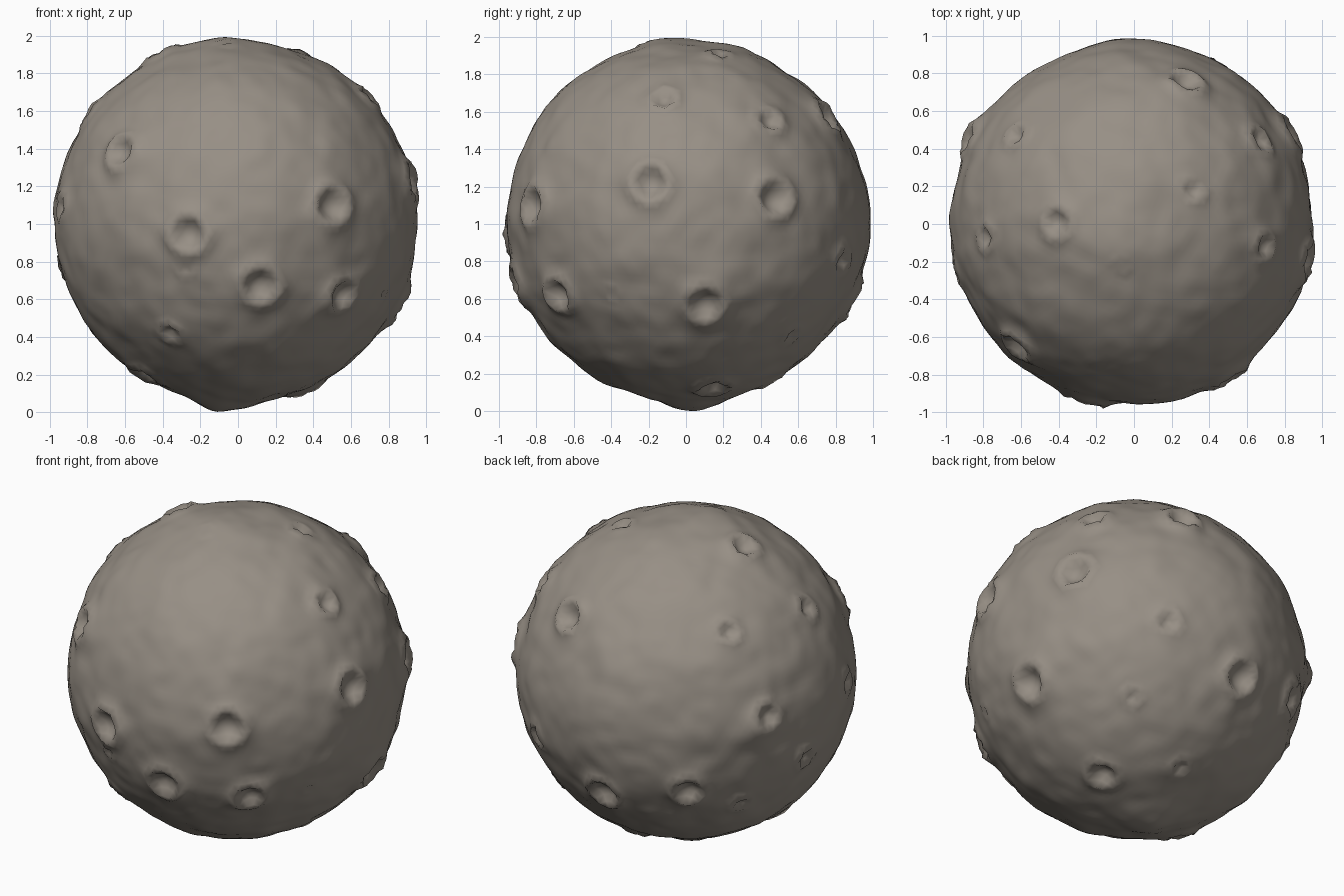
import bpy
import bmesh
import math
from mathutils import Vector, noise

default = bpy.data.objects.get("Cube")
if default:
    bpy.data.objects.remove(default, do_unlink=True)

BASE_RADIUS = 0.963
CENTRE = Vector((-.01, .006, 1.014))
SHIFT = CENTRE - Vector((0, 0, 1))

# Craters grouped by the side they lie on: two coordinates from the middle, then radius
CRATERS = {
    "front": [(-.61, .38, .09), (-.26, -.05, .1), (-.28, -.24, .035), (.12, -.33, .1),
              (.5, .1, .1), (.56, -.38, .09), (-.36, -.58, .055), (-.5, -.8, .08)],
    "right": [(-.19, .22, .1), (.47, .14, .1), (.1, -.43, .1), (.83, -.2, .065),
              (-.41, -.38, .03), (.57, -.6, .045), (.15, -.88, .085)],
    "top": [(-.61, .46, .06), (-.4, .01, .08), (.31, .18, .055), (-.77, -.07, .065),
            (.69, -.12, .07), (.66, .44, .07), (.27, .74, .09), (-.07, -.22, .03)],
    "back": [(-.53, -.31, .09), (-.05, -.4, .1), (.03, -.85, .055), (-.71, -.45, .05)],
    "left": [(.43, .12, .075), (-.25, .09, .06), (.14, -.23, .06)],
}

# Low mounds: two coordinates, spread, height
MOUNDS = {
    "top": [(-.07, -.14, .16, .02)],
    "bottom": [(-.1, .05, .17, .048)],
    "back": [(0, .03, .35, .015)],
    "left": [(.5, .05, .1, .04)],
}


def direction(side, a, b):
    """Unit vector from the ball's centre to a point on one side of it."""
    depth = math.sqrt(max(0.0, BASE_RADIUS ** 2 - a * a - b * b))
    point = {
        "front": Vector((a, -depth, b)),
        "back": Vector((a, depth, b)),
        "right": Vector((depth, a, b)),
        "left": Vector((-depth, a, b)),
        "top": Vector((a, b, depth)),
        "bottom": Vector((a, b, -depth)),
    }[side]
    return (point - SHIFT).normalized()


def spots(table):
    """Flatten a table by side into (direction, remaining values)."""
    return [(direction(side, a, b), rest)
            for side, marks in table.items() for a, b, *rest in marks]


def crater_height(distance, radius):
    """Bowl with a raised rim and an apron that fades into the ground."""
    s = distance / radius
    rim = 0.4 * radius
    if s < 1:
        return rim - 0.75 * radius * (1 - s ** 2.4)
    return rim * math.exp(-2.8 * (s - 1) ** 1.3)


def ground_height(n):
    """Broad lumps plus fine roughness."""
    broad = noise.noise(n * 2.3 + Vector((4, 1, 7)))
    medium = noise.noise(n * 5 + Vector((2, 9, 3)))
    fine = noise.noise(n * 10)
    return 0.01 * broad + 0.012 * medium + 0.007 * fine


# Ball displaced along its normals
craters = spots(CRATERS)
mounds = spots(MOUNDS)
bm = bmesh.new()
bmesh.ops.create_icosphere(bm, subdivisions=6, radius=1)
for vert in bm.verts:
    n = vert.co.normalized()
    height = ground_height(n)
    for spot, (radius,) in craters:
        distance = (n - spot).length
        if distance < radius * 3.5:
            height += crater_height(distance, radius)
    for spot, (spread, rise) in mounds:
        height += rise * math.exp(-((n - spot).length / spread) ** 2)
    vert.co = CENTRE + n * (BASE_RADIUS + height)
for face in bm.faces:
    face.smooth = True

mesh = bpy.data.meshes.new("cratered_moon")
bm.to_mesh(mesh)
bm.free()
moon = bpy.data.objects.new("cratered_moon", mesh)
bpy.context.collection.objects.link(moon)

# Dusty grey rock
rock = bpy.data.materials.new("dusty_grey_rock")
rock.use_nodes = True
colour = (0.31, 0.275, 0.235, 1)
rock.diffuse_color = colour
rock.node_tree.nodes["Principled BSDF"].inputs["Base Color"].default_value = colour
mesh.materials.append(rock)
